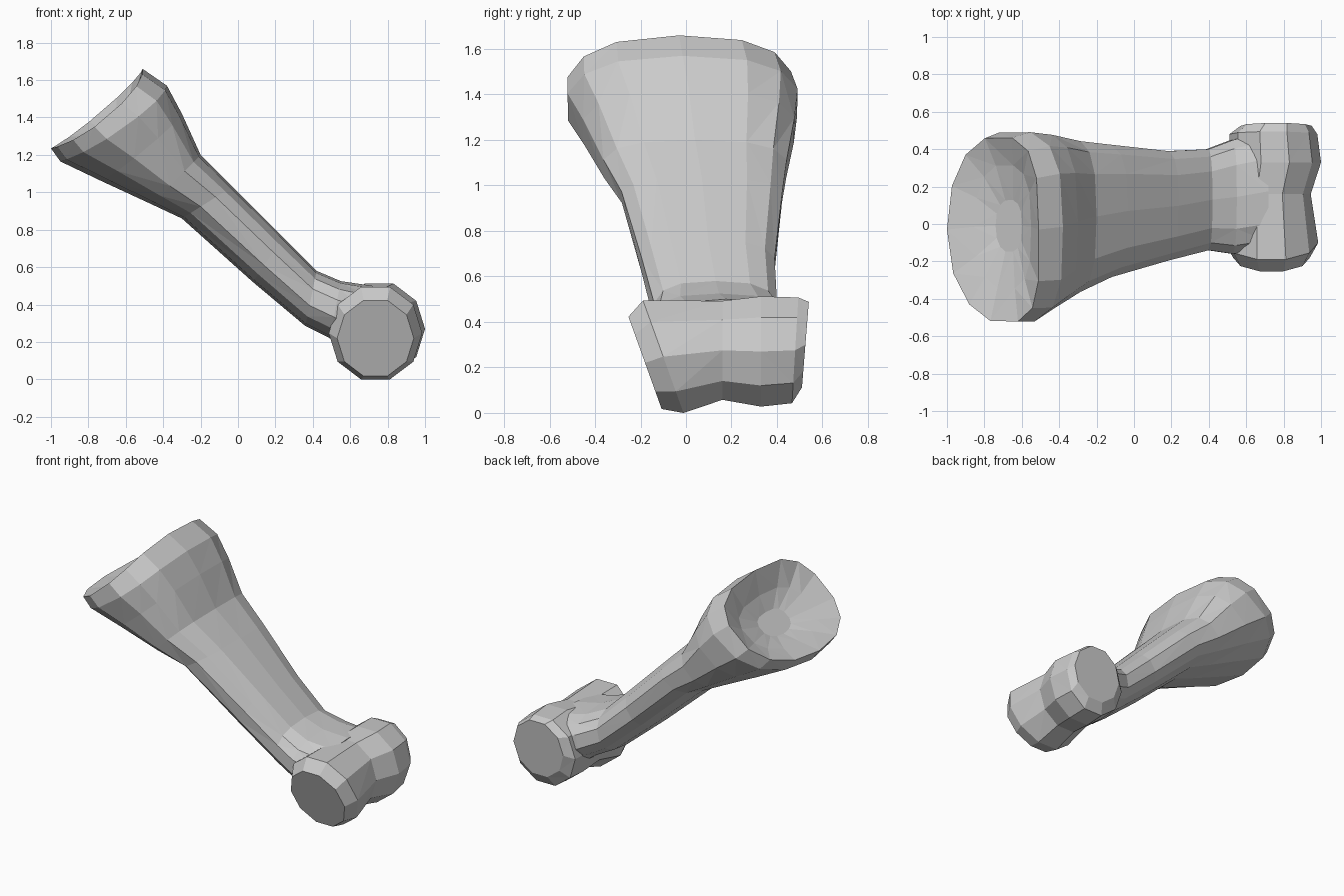
import bpy, bmesh, math
from mathutils import Vector

if "Cube" in bpy.data.objects:
    bpy.data.objects.remove(bpy.data.objects["Cube"])


def loft(name, rings):
    """Skin a list of equal-length closed rings into a flat-shaded solid."""
    bm = bmesh.new()
    loops = [[bm.verts.new(p) for p in r] for r in rings]
    n = len(loops[0])
    for a, b in zip(loops, loops[1:]):
        for i in range(n):
            j = (i + 1) % n
            bm.faces.new((a[i], a[j], b[j], b[i]))
    bm.faces.new(loops[0])
    bm.faces.new(loops[-1])
    bmesh.ops.triangulate(bm, faces=[f for f in bm.faces if len(f.verts) == 4])
    bmesh.ops.recalc_face_normals(bm, faces=bm.faces)
    me = bpy.data.meshes.new(name)
    bm.to_mesh(me)
    bm.free()
    ob = bpy.data.objects.new(name, me)
    bpy.context.collection.objects.link(ob)
    return ob


def shaft_ring(upper, lower, y0, y1, sag=0.0, n=14):
    """Oval section: squarer above, rounder below; sides sag down the shaft, more in front."""
    u, l = Vector((upper[0], 0, upper[1])), Vector((lower[0], 0, lower[1]))
    mid, half = (u + l) / 2, (u - l) / 2
    down = Vector((0.75, 0, -0.65))
    pts = []
    for i in range(n):
        a = 2 * math.pi * i / n
        c, s = math.cos(a), math.sin(a)
        e = 2 / 2.8 if c > 0 else 2 / 2.2
        c = math.copysign(abs(c) ** e, c)
        s = math.copysign(abs(s) ** e, s)
        p = mid + half * c + down * sag * s * s * (1 if s < 0 else 0.4)
        p.y = (y0 + y1) / 2 + s * (y1 - y0) / 2
        pts.append(p)
    return pts


def roller_ring(y, cx, cz, r, tilt, n=10):
    """Near-round section of the roller, leaning in y with height."""
    pts = []
    for i in range(n):
        a = 2 * math.pi * i / n
        x, z = cx + r * math.cos(a), cz + r * 1.04 * math.sin(a)
        pts.append(Vector((x, y + tilt * (z - cz), z)))
    return pts


# Shaft with flared, dished upper end: upper point, lower point, y range, sag
sections = [
    ((-0.60, 1.40), (-0.74, 1.29), -0.15, 0.13, 0.0),     # dish bottom
    ((-0.55, 1.50), (-0.86, 1.265), -0.35, 0.32, 0.02),   # dish wall
    ((-0.51, 1.66), (-1.00, 1.235), -0.53, 0.47, 0.07),   # rim
    ((-0.38, 1.57), (-0.95, 1.165), -0.53, 0.50, 0.05),
    ((-0.30, 1.42), (-0.73, 1.06), -0.46, 0.485, 0.02),
    ((-0.20, 1.20), (-0.46, 0.935), -0.37, 0.45, 0.0),
    ((-0.03, 1.03), (-0.30, 0.86), -0.29, 0.43, 0.0),
    ((0.24, 0.76), (0.08, 0.52), -0.20, 0.395, 0.0),
    ((0.42, 0.58), (0.36, 0.285), -0.145, 0.405, 0.0),
    ((0.55, 0.525), (0.49, 0.22), -0.165, 0.455, 0.0),
    ((0.72, 0.50), (0.62, 0.12), -0.14, 0.49, 0.0),
]
loft("bone_shaft", [shaft_ring(*s) for s in sections])

# Grooved roller joint at the lower end: y, centre x, centre z, radius, tilt
roller = [
    (-0.18, 0.735, 0.22, 0.205, -0.36),
    (-0.10, 0.735, 0.247, 0.25, -0.36),
    (0.16, 0.725, 0.275, 0.22, 0.0),
    (0.33, 0.755, 0.270, 0.245, 0.0),
    (0.48, 0.745, 0.275, 0.235, 0.06),
    (0.525, 0.76, 0.30, 0.19, 0.08),
]
loft("roller_joint", [roller_ring(*r) for r in roller])
